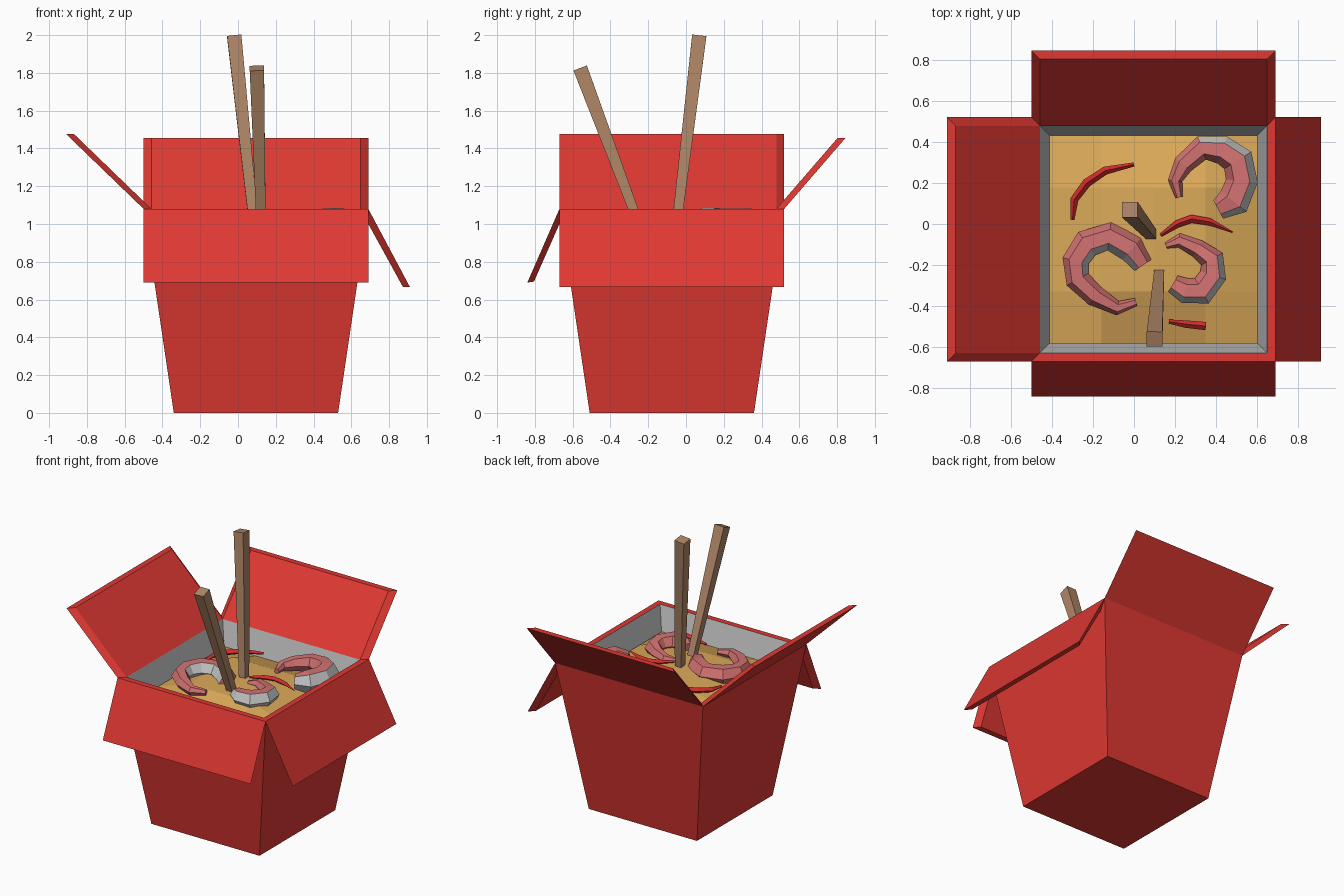
import bpy, bmesh, math
from mathutils import Vector, Matrix

if "Cube" in bpy.data.objects:
    bpy.data.objects.remove(bpy.data.objects["Cube"])


def material(name, rgb):
    m = bpy.data.materials.new(name)
    m.diffuse_color = (*rgb, 1)
    m.use_nodes = True
    m.node_tree.nodes["Principled BSDF"].inputs["Base Color"].default_value = m.diffuse_color
    return m


RED = material("box red", (0.74, 0.040, 0.032))
GREY = material("pale grey", (0.57, 0.57, 0.57))
GOLD = material("noodle gold", (0.71, 0.40, 0.10))
WOOD = material("wood", (0.43, 0.24, 0.135))
PINK = material("shrimp pink", (0.66, 0.17, 0.17))
CHILI = material("chili red", (0.62, 0.025, 0.025))

CX, CY, TOP = 0.095, -0.075, 1.08   # box axis and rim height
HALF = 0.595                        # half width at the rim


def finish(name, bm, mats):
    bmesh.ops.recalc_face_normals(bm, faces=bm.faces)
    me = bpy.data.meshes.new(name)
    bm.to_mesh(me)
    bm.free()
    for m in mats:
        me.materials.append(m)
    ob = bpy.data.objects.new(name, me)
    bpy.context.collection.objects.link(ob)
    return ob


def loft(bm, rings, cap_start=True, cap_end=True):
    """Skin closed rings of points; returns faces per span."""
    vs = [[bm.verts.new(p) for p in r] for r in rings]
    n = len(vs[0])
    spans = []
    for a, b in zip(vs, vs[1:]):
        spans.append([bm.faces.new((a[i], a[(i + 1) % n], b[(i + 1) % n], b[i]))
                      for i in range(n)])
    if cap_start:
        bm.faces.new(vs[0][::-1])
    if cap_end:
        bm.faces.new(vs[-1])
    return spans


def square(h, z):
    return [(CX + sx * h, CY + sy * h, z) for sx, sy in ((-1, -1), (1, -1), (1, 1), (-1, 1))]


# tapered box: outside, rim, grey inner walls
bm = bmesh.new()
spans = loft(bm, [square(0.435, 0), square(HALF, TOP), square(0.553, TOP),
                  square(0.505, 0.86), square(0.41, 0.04)])
for s in spans[2:]:
    for f in s:
        f.material_index = 1
finish("box", bm, [RED, GREY])


# four flaps: full outer face, inset face on the other side
def flap(name, angle, out, drop_z, hinge_off, tip_off):
    def pts(section, inset):
        (o0, z0), (o1, z1) = section
        h = HALF - inset
        return [(-h, -o0, z0), (h, -o0, z0), (h, -o1, z1), (-h, -o1, z1)]
    hinge, tip = (HALF, TOP), (HALF + out, drop_z)
    inner = [(p[0] + d[0], p[1] + d[1]) for p, d in ((hinge, hinge_off), (tip, tip_off))]
    bm = bmesh.new()
    loft(bm, [pts((hinge, tip), 0), pts(inner, 0.042)])
    bmesh.ops.transform(bm, verts=bm.verts, matrix=Matrix.Translation((CX, CY, 0))
                        @ Matrix.Rotation(math.radians(angle), 4, 'Z'))
    finish(name, bm, [RED])


flap("front_flap", 0, 0.17, 0.69, (0, -0.08), (-0.035, 0.005))
flap("right_flap", 90, 0.22, 0.667, (0, -0.08), (-0.037, 0))
flap("back_flap", 180, 0.325, 1.456, (-0.042, 0), (-0.042, 0))
flap("left_flap", 270, 0.41, 1.476, (-0.042, 0), (-0.042, 0))

# noodle mound: coarse grid lifted toward the middle
bm = bmesh.new()
bmesh.ops.create_grid(bm, x_segments=4, y_segments=4, size=0.507)
for v in bm.verts:
    d = max(abs(v.co.x), abs(v.co.y))
    v.co.z = 0.91 if d > 0.4 else (0.995 if d > 0.1 else 1.01)
    v.co += Vector((CX, CY, 0))
finish("noodles", bm, [GOLD])


# tapered square chopsticks
def chopstick(name, top, low, w0, w1):
    top, low = Vector(top), Vector(low)
    low = low + (low - top) * 0.25
    axis = (top - low).normalized()
    u = (Vector((1, 0, 0)) - axis * axis.x).normalized()
    v = axis.cross(u)
    bm = bmesh.new()
    loft(bm, [[p + (u * a + v * b) * w / 2 for a, b in ((-1, -1), (1, -1), (1, 1), (-1, 1))]
              for p, w in ((low, w0), (top, w1))])
    finish(name, bm, [WOOD])


chopstick("chopstick_tall", (-0.02, 0.07, 1.995), (0.075, -0.04, TOP), 0.045, 0.076)
chopstick("chopstick_leaning", (0.10, -0.56, 1.825), (0.12, -0.28, TOP), 0.045, 0.076)


def tube(bm, path, sides, z_of, flat, turn):
    """Curved tube from (x, y, radius); the first ring point faces outward."""
    pts = [Vector((x, y, z_of(i))) for i, (x, y, r) in enumerate(path)]
    rings = []
    for i, p in enumerate(pts):
        t = pts[min(i + 1, len(pts) - 1)] - pts[max(i - 1, 0)]
        out = Vector((t.y, -t.x, 0)).normalized() * turn
        r = path[i][2]
        rings.append([p + out * r * math.cos(k * math.tau / sides)
                      + Vector((0, 0, r * flat * math.sin(k * math.tau / sides)))
                      for k in range(sides)])
    return loft(bm, rings)


# curled shrimps: grey on the outer side of the body, pink elsewhere
def shrimp(name, path, z, turn):
    bm = bmesh.new()
    spans = tube(bm, path, 6, lambda i: z, 1.0, turn)
    for s in spans[:-3]:
        for k in (0, 4, 5):
            s[k].material_index = 1
    finish(name, bm, [PINK, GREY])


shrimp("shrimp_left", [(0.045, -0.20, .05), (-0.01, -0.12, .07), (-0.12, -0.06, .068),
                       (-0.23, -0.095, .07), (-0.285, -0.18, .065), (-0.275, -0.27, .06),
                       (-0.19, -0.35, .052), (-0.08, -0.41, .035), (0.01, -0.38, .02)], 1.0, -1)
shrimp("shrimp_back", [(0.41, 0.07, .05), (0.485, 0.11, .08), (0.525, 0.21, .078),
                       (0.505, 0.31, .078), (0.43, 0.36, .07), (0.33, 0.37, .06),
                       (0.24, 0.29, .05), (0.20, 0.21, .035), (0.22, 0.13, .018)], 1.015, 1)
shrimp("shrimp_front", [(0.19, -0.29, .045), (0.25, -0.325, .062), (0.33, -0.325, .07),
                        (0.385, -0.25, .066), (0.38, -0.17, .06), (0.31, -0.12, .045),
                        (0.22, -0.08, .035), (0.155, -0.105, .015)], 1.005, 1)


# thin chili slices
def chili(name, path, z0, z1, turn):
    bm = bmesh.new()
    n = len(path) - 1
    tube(bm, path, 4, lambda i: z0 + (z1 - z0) * i / n, 0.9, turn)
    finish(name, bm, [CHILI])


chili("chili_left", [(-0.30, 0.02, .01), (-0.29, 0.12, .02), (-0.23, 0.20, .022),
                     (-0.14, 0.26, .02), (0.0, 0.29, .01)], 0.985, 1.025, -1)
chili("chili_middle", [(0.13, -0.055, .008), (0.21, 0.0, .018), (0.28, 0.025, .02),
                       (0.37, 0.01, .018), (0.48, -0.04, .004)], 1.02, 1.01, -1)
chili("chili_front", [(0.17, -0.475, .01), (0.25, -0.487, .018), (0.35, -0.497, .02)],
      0.975, 0.985, 1)
